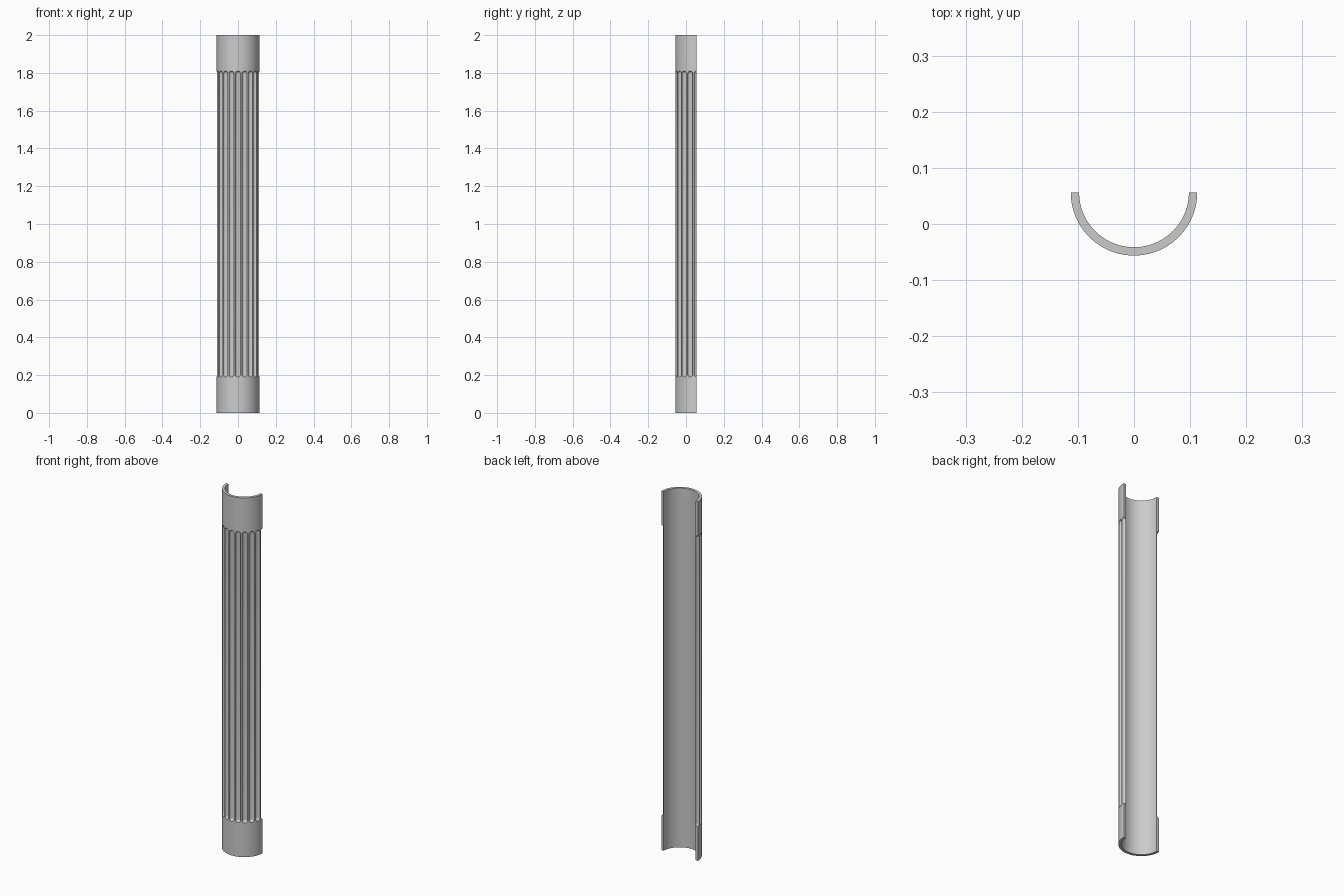
import bpy, bmesh, math

if "Cube" in bpy.data.objects:
    bpy.data.objects.remove(bpy.data.objects["Cube"])

R_OUT, R_IN, CY, H = 0.1127, 0.0978, 0.0565, 2.0
FLUTE_R, Z0, Z1 = 0.0142, 0.19, 1.81
STEP = math.radians(18)


def make_object(name, bm):
    bmesh.ops.recalc_face_normals(bm, faces=bm.faces)
    mesh = bpy.data.meshes.new(name)
    bm.to_mesh(mesh)
    bm.free()
    obj = bpy.data.objects.new(name, mesh)
    bpy.context.collection.objects.link(obj)
    return obj


# half-round shell: C-shaped section extruded upwards
bm = bmesh.new()
n = 80
arc = [math.pi + math.pi * i / n for i in range(n + 1)]
ring = [(R_OUT, a) for a in arc] + [(R_IN, a) for a in reversed(arc)]
verts = [bm.verts.new((r * math.cos(a), CY + r * math.sin(a), 0)) for r, a in ring]
face = bm.faces.new(verts)
ext = bmesh.ops.extrude_face_region(bm, geom=[face])
bmesh.ops.translate(bm, vec=(0, 0, H),
                    verts=[v for v in ext["geom"] if isinstance(v, bmesh.types.BMVert)])
shaft = make_object("half_column_shaft", bm)

# flute cutters: round-ended rods around the outer face
bm = bmesh.new()
for i in range(11):
    a = math.pi + i * STEP
    made = bmesh.ops.create_uvsphere(bm, u_segments=24, v_segments=12, radius=FLUTE_R)["verts"]
    # split the sphere at its equator by stretching a middle band
    equator = [v for v in made if abs(v.co.z) < 1e-5]
    faces = {f for v in made for f in v.link_faces}
    upper = [f for f in faces if f.calc_center_median().z > 0]
    bmesh.ops.delete(bm, geom=[f for f in faces if f not in upper], context='FACES')
    top = [v for v in made if v.is_valid]
    hemi = list({v for f in upper for v in f.verts})
    low = bmesh.ops.duplicate(bm, geom=hemi + list({e for f in upper for e in f.edges}) + upper)
    low_verts = [g for g in low["geom"] if isinstance(g, bmesh.types.BMVert)]
    for v in low_verts:
        v.co.z = Z0 + FLUTE_R - v.co.z
    for v in hemi:
        v.co.z += Z1 - FLUTE_R
    both = hemi + low_verts
    rims = list({e for v in both for e in v.link_edges if e.is_boundary})
    bmesh.ops.bridge_loops(bm, edges=rims)
    bmesh.ops.translate(bm, verts=both,
                        vec=(R_OUT * math.cos(a), CY + R_OUT * math.sin(a), 0))
cutter = make_object("flute_cutter", bm)
cutter.hide_render = True

# carve the flutes, then remove the helper
mod = shaft.modifiers.new("flutes", 'BOOLEAN')
mod.operation = 'DIFFERENCE'
mod.solver = 'EXACT'
mod.object = cutter
bpy.context.view_layer.objects.active = shaft
shaft.select_set(True)
bpy.ops.object.modifier_apply(modifier=mod.name)
bpy.data.objects.remove(cutter)
bpy.ops.object.shade_smooth_by_angle(angle=math.radians(30))
